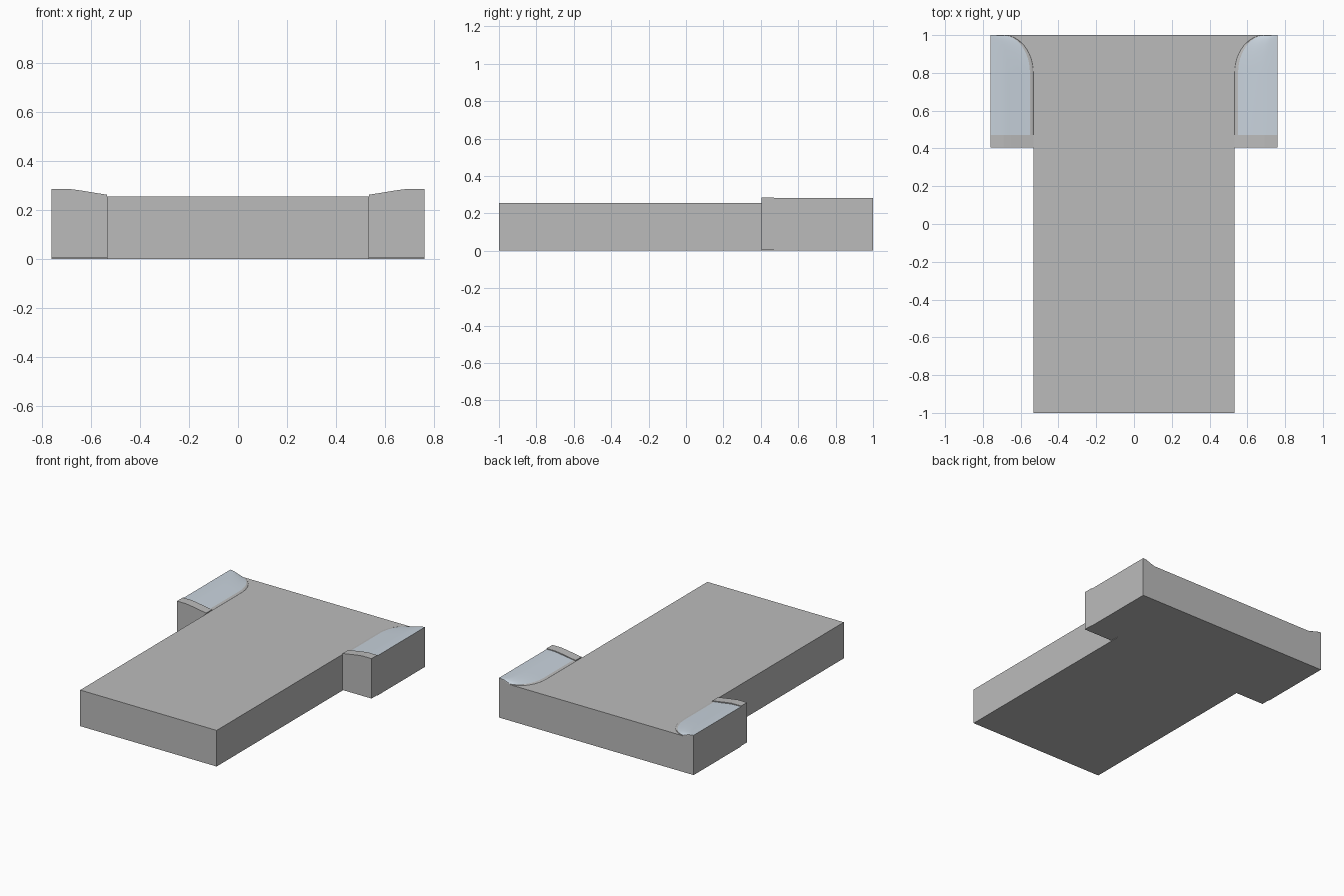
import bpy
import math

cube = bpy.data.objects.get("Cube")
if cube:
    bpy.data.objects.remove(cube, do_unlink=True)


def material(name, rgb):
    m = bpy.data.materials.new(name)
    m.use_nodes = True
    m.diffuse_color = (*rgb, 1)
    m.node_tree.nodes["Principled BSDF"].inputs["Base Color"].default_value = (*rgb, 1)
    return m


grey = material("stone_grey", (0.5, 0.5, 0.5))
blue = material("pale_blue", (0.58, 0.65, 0.72))


def add(name, verts, faces, mats):
    me = bpy.data.meshes.new(name)
    me.from_pydata(verts, [], faces)
    for m in mats:
        me.materials.append(m)
    ob = bpy.data.objects.new(name, me)
    bpy.context.collection.objects.link(ob)
    return ob


def prism(name, low, high):
    """Close two matching loops into a solid."""
    n = len(low)
    faces = [list(range(n))[::-1], list(range(n, 2 * n))]
    faces += [(i, (i + 1) % n, n + (i + 1) % n, n + i) for i in range(n)]
    return add(name, low + high, faces, [grey])


def mirrored(ob, name):
    """Make the opposite-side copy with outward faces."""
    me = ob.data.copy()
    for v in me.vertices:
        v.co.x *= -1
    me.flip_normals()
    other = bpy.data.objects.new(name, me)
    bpy.context.collection.objects.link(other)


INNER, OUTER, TOP = 0.533, 0.76, 0.255
RIM_FRONT, RIM_BACK, BACK = 0.405, 0.47, 1.0

# T-shaped slab
half = [(INNER, -1), (INNER, RIM_BACK), (OUTER, RIM_BACK), (OUTER, BACK)]
outline = half + [(-x, y) for x, y in reversed(half)]
prism("slab", [(x, y, 0) for x, y in outline], [(x, y, TOP) for x, y in outline])

# Raised front rim of each arm
profile = [(INNER, 0.004), (OUTER, 0.004), (OUTER, 0.286), (0.69, 0.286),
           (0.65, 0.281), (INNER, 0.262)]
rim = prism("left_arm_rim",
            [(x, RIM_FRONT, z) for x, z in reversed(profile)],
            [(x, RIM_BACK, z) for x, z in reversed(profile)])
mirrored(rim, "right_arm_rim")

# Sloping pad with a rounded inner back corner, lofted in strips
section = [(0, TOP), (0.02, 0.259), (0.08, 0.260), (0.35, 0.268),
           (0.6, 0.277), (0.75, 0.280), (1, 0.281), (1, TOP)]
path = [(INNER, RIM_BACK, RIM_BACK)]
for i in range(13):
    a = math.radians(i * 7.5)
    path.append((0.69 - (0.69 - INNER) * math.cos(a),
                 0.8 + 0.2 * math.sin(a), 0.8 + 0.2 * math.sin(a)))
verts = [(x + (OUTER - x) * f, y + (yo - y) * f, z)
         for x, y, yo in path for f, z in section]
n = len(section)
faces = [(r * n + k, r * n + k + 1, (r + 1) * n + k + 1, (r + 1) * n + k)
         for r in range(len(path) - 1) for k in range(n - 1)]
last = (len(path) - 1) * n
faces.append([last + k for k in range(n)])
pad = add("left_arm_pad", verts, faces, [grey, blue])
for p in pad.data.polygons:
    up = p.normal.z > 0.5
    p.use_smooth = up
    p.material_index = 1 if up and p.center.z > 0.2597 else 0
mirrored(pad, "right_arm_pad")
